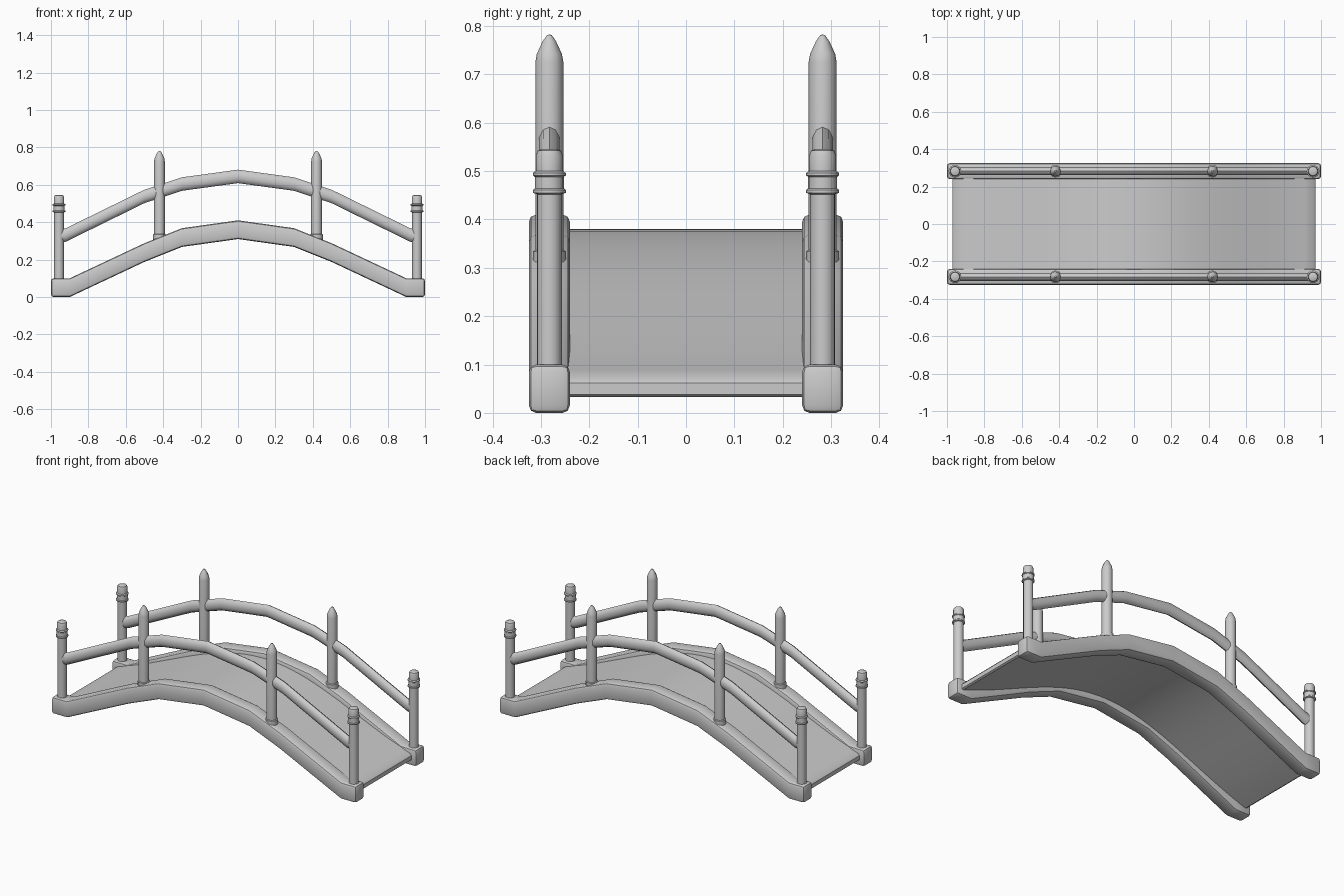
import bpy, bmesh, math

if "Cube" in bpy.data.objects:
    bpy.data.objects.remove(bpy.data.objects["Cube"])

SIDE_Y = 0.2825


def finish(name, bm, angle=35, bevel=0):
    bmesh.ops.recalc_face_normals(bm, faces=bm.faces)
    me = bpy.data.meshes.new(name)
    bm.to_mesh(me)
    bm.free()
    ob = bpy.data.objects.new(name, me)
    bpy.context.collection.objects.link(ob)
    bpy.ops.object.select_all(action='DESELECT')
    ob.select_set(True)
    bpy.context.view_layer.objects.active = ob
    if bevel:
        m = ob.modifiers.new("Bevel", 'BEVEL')
        m.width = bevel
        m.segments = 2
        m.limit_method = 'ANGLE'
        m.angle_limit = math.radians(35)
        bpy.ops.object.modifier_apply(modifier=m.name)
    bpy.ops.object.shade_smooth_by_angle(angle=math.radians(angle))
    return ob


def sweep(path, section, y=0):
    """Keep a (y, z) section upright along an (x, z) path, with capped ends."""
    bm = bmesh.new()
    rings = [[bm.verts.new((x, y + sy, z + sz)) for sy, sz in section] for x, z in path]
    n = len(section)
    for a, b in zip(rings, rings[1:]):
        for i in range(n):
            bm.faces.new((a[i], a[(i + 1) % n], b[(i + 1) % n], b[i]))
    bm.faces.new(rings[0])
    bm.faces.new(rings[-1])
    return bm


def lathe(name, profile, x, y, sides):
    """Turn a (radius, z) profile around a vertical axis."""
    bm = bmesh.new()
    rings = [[bm.verts.new((x + r * math.cos(2 * math.pi * i / sides),
                            y + r * math.sin(2 * math.pi * i / sides), z))
              for i in range(sides)] for r, z in profile]
    for a, b in zip(rings, rings[1:]):
        for i in range(sides):
            j = (i + 1) % sides
            bm.faces.new((a[i], a[j], b[j], b[i]))
    bm.faces.new(rings[0])
    bm.faces.new(rings[-1])
    return finish(name, bm)


def both_ways(half):
    return [(-x, z) for x, z in reversed(half)] + half[1:]


# arched deck, smooth curve with rounded ends
def deck_z(x):
    t = x / 0.97
    return 0.05 + 0.155 * (1 - t * t) + 0.0775 * (1 + math.cos(math.pi * t))


bm = bmesh.new()
xs = [-0.96 + 1.92 * i / 40 for i in range(41)]
outline = [(x, deck_z(x) + 0.02) for x in xs] + [(0.97, 0.062), (0.97, 0.038)]
outline += [(x, deck_z(x) - 0.02) for x in reversed(xs)] + [(-0.97, 0.038), (-0.97, 0.062)]
left = [bm.verts.new((x, -0.25, z)) for x, z in outline]
right = [bm.verts.new((x, 0.25, z)) for x, z in outline]
for i in range(len(outline)):
    j = (i + 1) % len(outline)
    bm.faces.new((left[i], left[j], right[j], right[i]))
bm.faces.new(left)
bm.faces.new(right)
finish("deck", bm, 40)

# centre lines and sections of the faceted beams and rails
beam_path = both_ways([(0, 0.36), (0.3, 0.318), (0.5, 0.238), (0.9, 0.05), (1.0, 0.05)])
beam_section = [(-0.0425, -0.05), (0.0425, -0.05), (0.0425, 0.05), (-0.0425, 0.05)]
rail_path = both_ways([(0, 0.645), (0.3, 0.604), (0.5, 0.538), (0.92, 0.332), (0.955, 0.326)])
rail_section = [(0.022 * math.cos(a), 0.036 * math.sin(a))
                for a in [math.pi * i / 5 + math.pi / 10 for i in range(10)]]

end_post = [(0.026, 0.08), (0.026, 0.452), (0.034, 0.455), (0.034, 0.461), (0.030, 0.464),
            (0.030, 0.488), (0.034, 0.491), (0.034, 0.496), (0.028, 0.500),
            (0.028, 0.532), (0.024, 0.542), (0.014, 0.546)]
mid_post = [(0.034, 0.27), (0.034, 0.334), (0.029, 0.337), (0.029, 0.725),
            (0.026, 0.742), (0.014, 0.768), (0.005, 0.781), (0.001, 0.782)]

for side, s in (("front", -1), ("back", 1)):
    y = s * SIDE_Y
    finish(side + "_beam", sweep(beam_path, beam_section, y), 35, 0.015)
    finish(side + "_handrail", sweep(rail_path, rail_section, y), 40)
    for end, e in (("left", -1), ("right", 1)):
        lathe(f"{side}_{end}_end_post", end_post, e * 0.957, y, 16)
        lathe(f"{side}_{end}_middle_post", mid_post, e * 0.42, y, 12)
